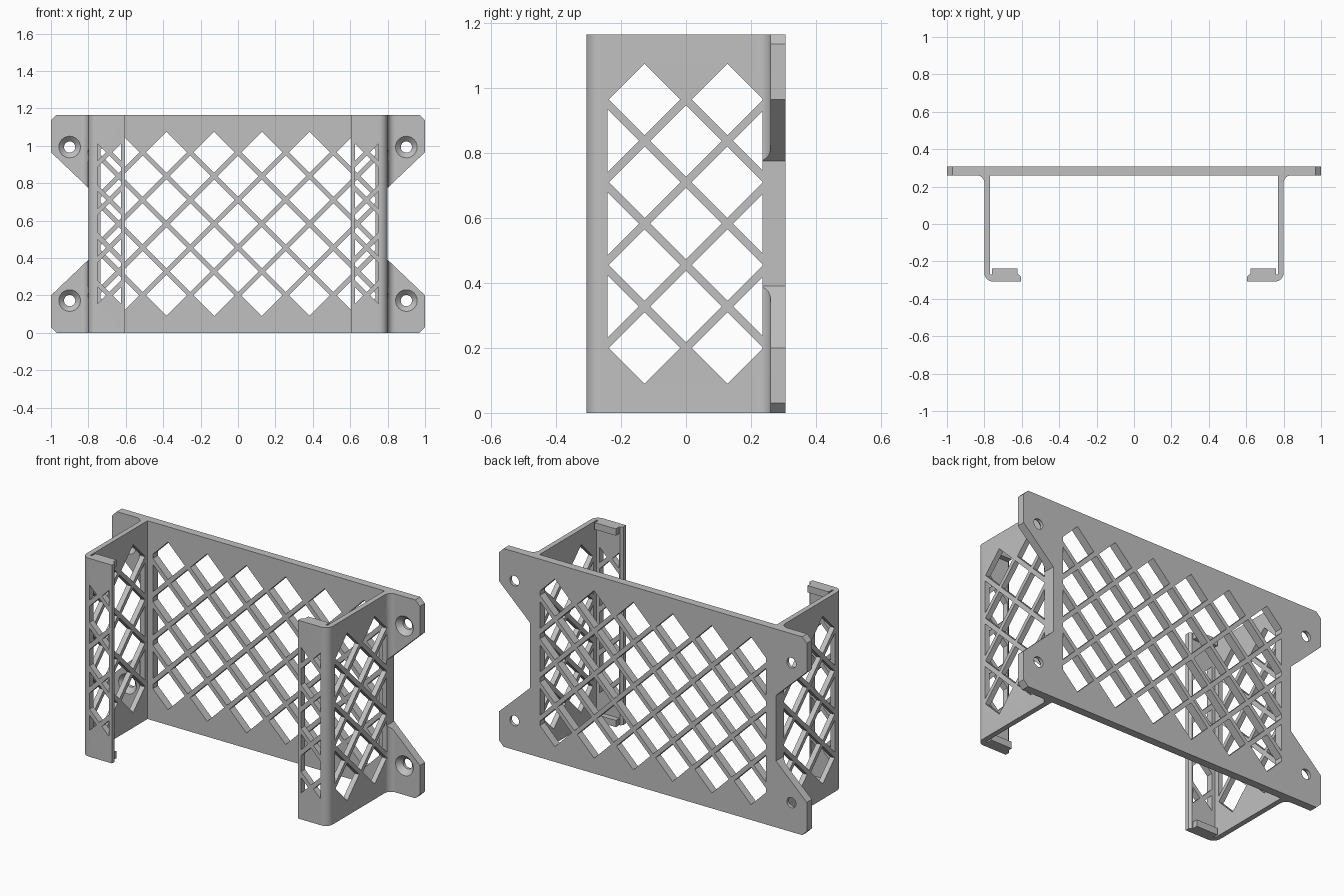
import bpy, bmesh, math
from mathutils import Matrix

cube = bpy.data.objects.get("Cube")
if cube:
    bpy.data.objects.remove(cube, do_unlink=True)

H = 1.165                  # overall height
FRONT, BACK = -0.307, 0.307
PLATE = 0.26               # front face of the back plate
WALL, INNER = 0.80, 0.77   # outer and inner face of the side walls
PITCH, HALF = 0.255, 0.11  # lattice spacing and half diagonal of a hole

grey = bpy.data.materials.new("plain grey")
grey.use_nodes = True
colour = (0.53, 0.53, 0.53, 1)
grey.diffuse_color = colour
grey.node_tree.nodes["Principled BSDF"].inputs["Base Color"].default_value = colour

# maps (u, v, depth) to x, y, z for prisms running along each axis
ALONG = {
    "x": lambda u, v, d: (d, u, v),
    "y": lambda u, v, d: (u, d, v),
    "z": lambda u, v, d: (u, v, d),
}


def finish(name, bm):
    bmesh.ops.recalc_face_normals(bm, faces=bm.faces)
    mesh = bpy.data.meshes.new(name)
    bm.to_mesh(mesh)
    bm.free()
    mesh.materials.append(grey)
    obj = bpy.data.objects.new(name, mesh)
    bpy.context.collection.objects.link(obj)
    return obj


def prisms(name, loops, axis, start, end):
    """Extrude every 2D loop along one axis."""
    bm = bmesh.new()
    place = ALONG[axis]
    for loop in loops:
        a = [bm.verts.new(place(u, v, start)) for u, v in loop]
        b = [bm.verts.new(place(u, v, end)) for u, v in loop]
        bm.faces.new(a)
        bm.faces.new(b[::-1])
        for i in range(len(a)):
            j = (i + 1) % len(a)
            bm.faces.new((a[i], a[j], b[j], b[i]))
    return finish(name, bm)


def arc(cx, cy, r, a0, a1, steps=8):
    angles = [math.radians(a0 + (a1 - a0) * i / steps) for i in range(steps + 1)]
    return [(cx + r * math.cos(a), cy + r * math.sin(a)) for a in angles]


def lattice(centre, lo, hi, straight):
    """Diamond holes clipped between lo and hi; even columns hold the
    tall rows when straight is true, odd columns otherwise."""
    loops = []
    for col in range(-7, 8):
        u = centre + col * PITCH / 2
        left, right = max(lo - u, -HALF), min(hi - u, HALF)
        if right - left < 0.01:
            continue
        tall = (col % 2 == 0) == straight
        rows = 4 if tall else 3
        for row in range(rows):
            v = H / 2 + (row - (rows - 1) / 2) * PITCH
            stops = [left] + ([0] if left < 0 < right else []) + [right]
            top = [(u + s, v + HALF - abs(s)) for s in stops]
            low = [(u + s, v - HALF + abs(s)) for s in reversed(stops)]
            loop = []
            for p in top + low:
                if all(math.dist(p, q) > 1e-5 for q in loop):
                    loop.append(p)
            loops.append(loop)
    return loops


def cut(obj, cutter):
    cutter.hide_render = True
    mod = obj.modifiers.new("cut", "BOOLEAN")
    mod.operation, mod.solver, mod.object = "DIFFERENCE", "EXACT", cutter
    bpy.context.view_layer.objects.active = obj
    bpy.ops.object.modifier_apply(modifier=mod.name)
    bpy.data.objects.remove(cutter, do_unlink=True)


# back plate with four mounting ears
quarter = [(WALL, 0.39), (1, 0.2), (1, 0.03), (0.97, 0)]
right_side = quarter[::-1] + [(x, H - z) for x, z in quarter]
outline = right_side + [(-x, z) for x, z in reversed(right_side)]
plate = prisms("back_plate", [outline], "y", PLATE, BACK)
cut(plate, prisms("plate_holes", lattice(0, -0.735, 0.735, False), "y", 0.2, 0.4))

# countersunk screw holes
spots = [(sx * 0.9, z) for sx in (-1, 1) for z in (0.172, H - 0.172)]
cut(plate, prisms("screw_holes", [arc(x, z, 0.03, 0, 345, 23) for x, z in spots],
                  "y", 0.2, 0.4))
bm = bmesh.new()
for x, z in spots:
    bmesh.ops.create_cone(
        bm, cap_ends=True, segments=24, radius1=0.068, radius2=0.028, depth=0.04,
        matrix=Matrix.Translation((x, PLATE + 0.01, z)) @ Matrix.Rotation(-math.pi / 2, 4, "X"))
cut(plate, finish("countersinks", bm))

parts = [plate]
for s, side in ((1, "left"), (-1, "right")):
    # side wall with rounded corner, front lip and fillet towards the ears
    profile = [(0.605, FRONT)]
    profile += arc(WALL - 0.045, FRONT + 0.045, 0.045, -90, 0)
    profile += arc(WALL + 0.04, PLATE - 0.04, 0.04, 180, 90)
    profile += [(INNER, PLATE), (INNER, -0.27), (0.617, -0.27), (0.605, -0.282)]
    wall = prisms(side + "_wall", [[(s * x, y) for x, y in profile]], "z", 0, H)

    # trim the fillet to the shape of the ears
    edge = WALL + 0.0002
    notch = [(edge, 0.39), (1, 0.2), (1, H - 0.2), (edge, H - 0.39)]
    cut(wall, prisms("notch", [[(s * x, z) for x, z in notch]], "y", 0.1, 0.4))

    # lattice through the wall and the lip
    cut(wall, prisms("wall_holes", lattice(0, -0.242, 0.235, False), "x", s * 0.7, s * 0.9))
    lip = lattice(s * 0.6875, s * 0.6875 - 0.0625, s * 0.6875 + 0.0625, False)
    cut(wall, prisms("lip_holes", lip, "y", -0.4, -0.2))
    parts.append(wall)

    # retaining pads behind the lip ends
    pad = [(s * x, y) for x, y in ((0.623, -0.27), (0.76, -0.27), (0.76, -0.238), (0.623, -0.238))]
    for end, z in (("bottom", 0), ("top", H - 0.04)):
        parts.append(prisms(f"{side}_{end}_pad", [pad], "z", z, z + 0.04))

# smooth the rounded faces, keep edges sharp
bpy.ops.object.select_all(action="DESELECT")
for obj in parts:
    obj.select_set(True)
bpy.context.view_layer.objects.active = plate
bpy.ops.object.shade_smooth_by_angle(angle=math.radians(30))
